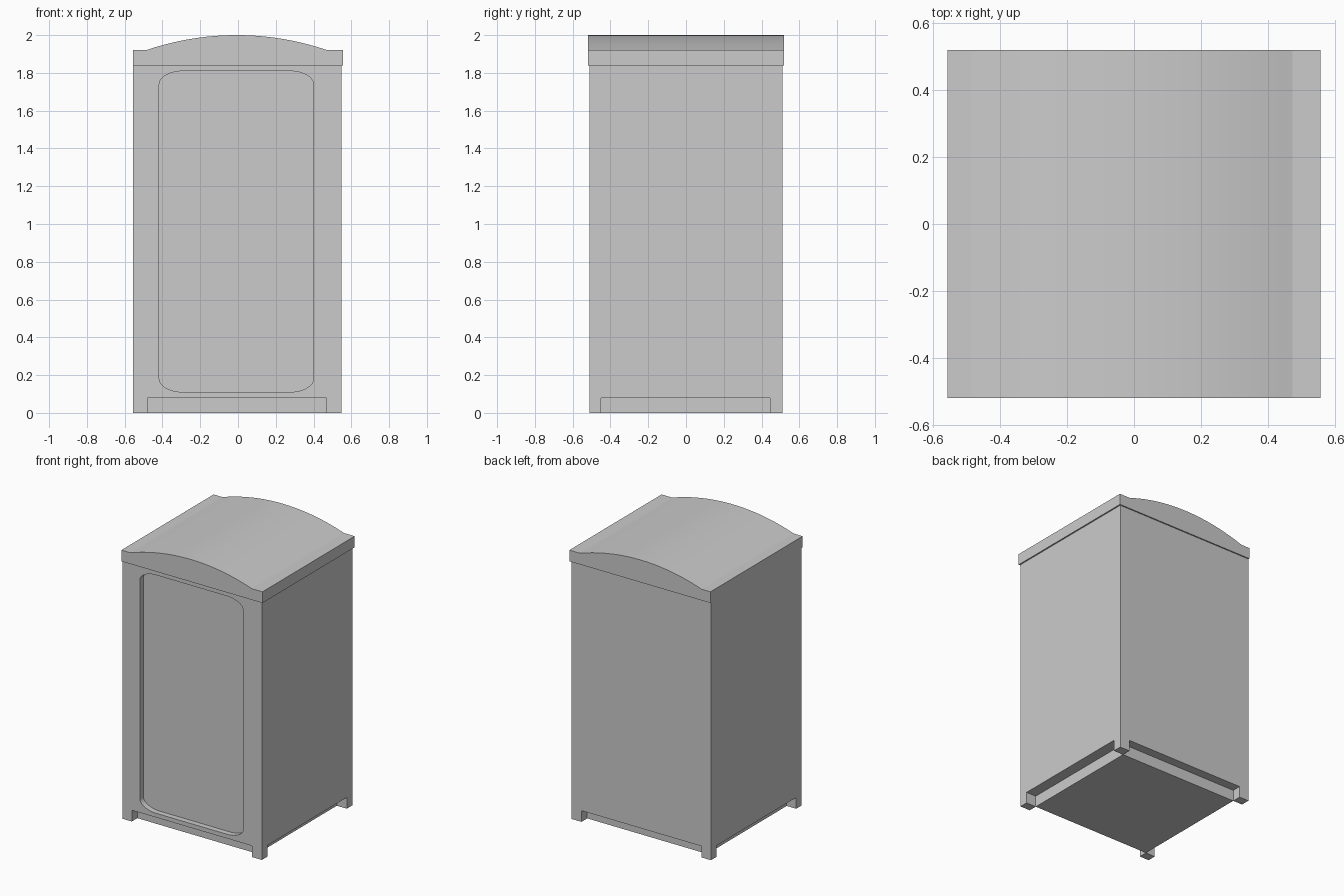
import bpy, bmesh, math

if "Cube" in bpy.data.objects:
    bpy.data.objects.remove(bpy.data.objects["Cube"])

X0, X1, Y0, Y1 = -0.555, 0.547, -0.512, 0.511   # cabinet footprint
PX0, PX1, PY0, PY1 = -0.48, 0.468, -0.45, 0.446  # plinth footprint


def finish(name, bm):
    bmesh.ops.recalc_face_normals(bm, faces=bm.faces[:])
    me = bpy.data.meshes.new(name)
    bm.to_mesh(me)
    bm.free()
    ob = bpy.data.objects.new(name, me)
    bpy.context.collection.objects.link(ob)
    return ob


def extrude_profile(name, pts, y0, y1):
    """Closed x-z profile pulled from y0 to y1."""
    bm = bmesh.new()
    face = bm.faces.new([bm.verts.new((x, y0, z)) for x, z in pts])
    res = bmesh.ops.extrude_face_region(bm, geom=[face])
    verts = [g for g in res["geom"] if isinstance(g, bmesh.types.BMVert)]
    bmesh.ops.translate(bm, verts=verts, vec=(0, y1 - y0, 0))
    return finish(name, bm)


def box(name, x0, x1, y0, y1, z0, z1):
    return extrude_profile(name, [(x0, z0), (x1, z0), (x1, z1), (x0, z1)], y0, y1)


def rounded_rect(x0, x1, z0, z1, rx, rz, seg=10):
    pts = []
    corners = [(x1 - rx, z1 - rz), (x0 + rx, z1 - rz), (x0 + rx, z0 + rz), (x1 - rx, z0 + rz)]
    for i, (cx, cz) in enumerate(corners):
        for k in range(seg + 1):
            a = math.pi / 2 * (i + k / seg)
            pts.append((cx + rx * math.cos(a), cz + rz * math.sin(a)))
    return pts


def smooth(ob):
    bpy.ops.object.select_all(action='DESELECT')
    ob.select_set(True)
    bpy.context.view_layer.objects.active = ob
    bpy.ops.object.shade_smooth_by_angle(angle=math.radians(15))


# Cabinet with the shallow rounded door recess
cabinet = box("cabinet", X0, X1, Y0, Y1, 0.08, 1.84)
cutter = extrude_profile("door_recess_cutter",
                         rounded_rect(-0.417, 0.40, 0.11, 1.81, 0.13, 0.07),
                         Y0 - 0.1, Y0 + 0.04)
cutter.hide_render = True
cutter.hide_set(True)
cut = cabinet.modifiers.new("door_recess", 'BOOLEAN')
cut.operation = 'DIFFERENCE'
cut.solver = 'EXACT'
cut.object = cutter

# Inset plinth and four corner feet
box("plinth", PX0, PX1, PY0, PY1, 0.0, 0.08)
for sx, xa, xb in (("left", X0, PX0), ("right", PX1, X1)):
    for sy, ya, yb in (("front", Y0, PY0), ("back", PY1, Y1)):
        box(f"{sy}_{sx}_foot", xa, xb, ya, yb, 0.0, 0.08)

# Arched roof cap: flat lips at both sides and a shallow arc between
half, rise, mid = 0.48, 0.08, -0.007
radius = (half ** 2 + rise ** 2) / (2 * rise)
sweep = math.asin(half / radius)
N = 20
arc = []
for i in range(N + 1):
    a = sweep * (1 - 2 * i / N)
    arc.append((mid + radius * math.sin(a), 2.0 - radius + radius * math.cos(a)))
roof = extrude_profile("roof_cap",
                       [(-0.557, 1.84), (0.557, 1.84), (0.557, 1.92)] + arc + [(-0.557, 1.92)],
                       -0.52, 0.52)
smooth(roof)
